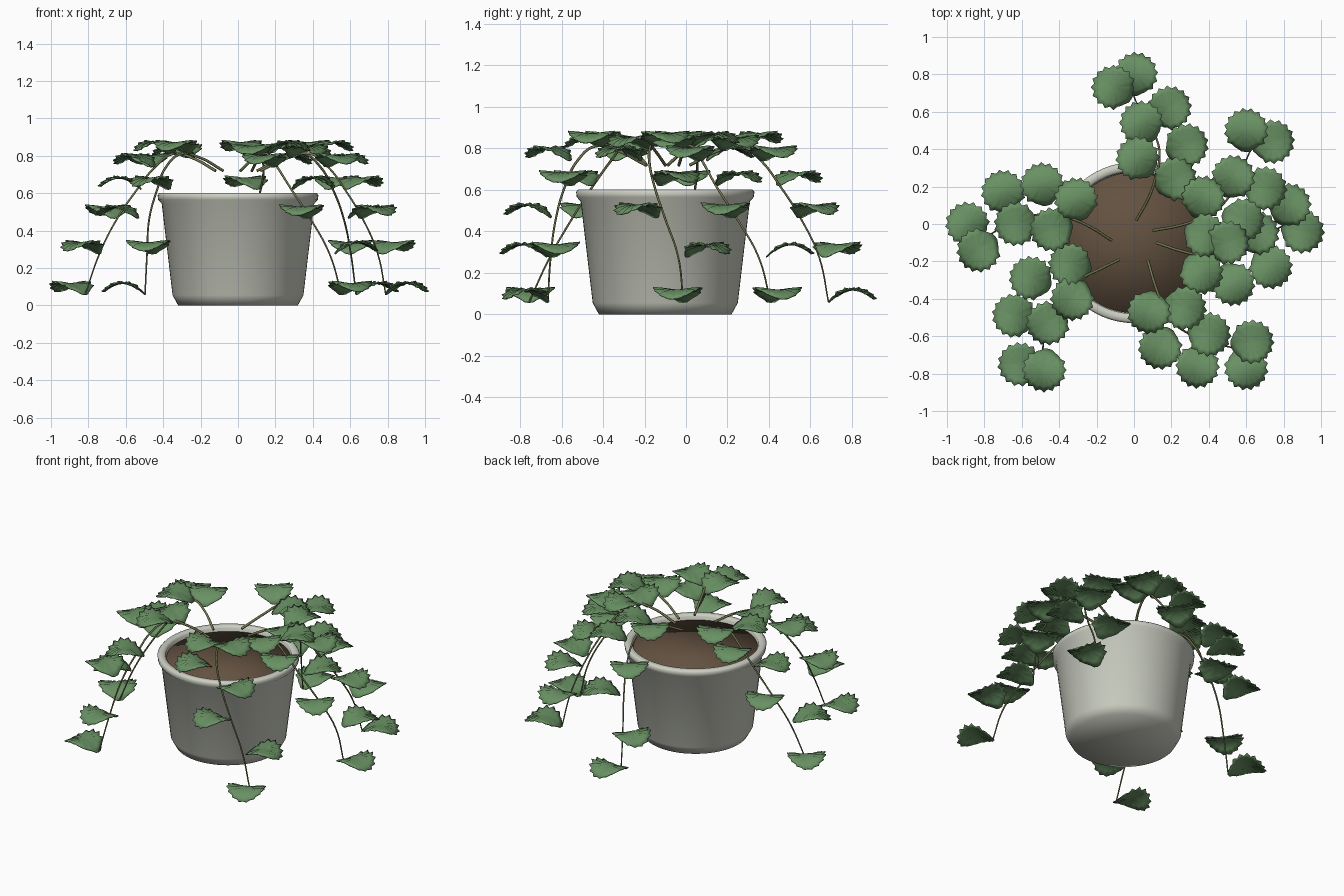
import bpy
import bmesh
from math import sin, cos, pi, radians, atan2
from mathutils import Vector

if "Cube" in bpy.data.objects:
    bpy.data.objects.remove(bpy.data.objects["Cube"], do_unlink=True)

POT_CENTRE = Vector((0, -0.1, 0))


def make_material(name, rgb):
    mat = bpy.data.materials.new(name)
    mat.use_nodes = True
    mat.diffuse_color = (*rgb, 1)
    bsdf = mat.node_tree.nodes["Principled BSDF"]
    bsdf.inputs["Base Color"].default_value = (*rgb, 1)
    bsdf.inputs["Roughness"].default_value = 0.8
    return mat


glaze = make_material("pale grey glaze", (0.60, 0.62, 0.54))
earth = make_material("brown soil", (0.125, 0.083, 0.052))
leaf_green = make_material("leaf green", (0.14, 0.28, 0.125))
stem_olive = make_material("stem olive", (0.17, 0.18, 0.08))


def add_object(name, data, mat):
    obj = bpy.data.objects.new(name, data)
    bpy.context.collection.objects.link(obj)
    if mat.name not in data.materials:
        data.materials.append(mat)
    return obj


def lathe(name, profile, mat):
    """Spin a radius/height profile round the pot's axis, smooth shaded."""
    bm = bmesh.new()
    verts = [bm.verts.new((r, 0, z)) for r, z in profile]
    edges = [bm.edges.new(pair) for pair in zip(verts, verts[1:])]
    bmesh.ops.spin(bm, geom=verts + edges, axis=(0, 0, 1), cent=(0, 0, 0),
                   angle=2 * pi, steps=64)
    bmesh.ops.remove_doubles(bm, verts=bm.verts, dist=0.0001)
    bmesh.ops.recalc_face_normals(bm, faces=bm.faces)
    for face in bm.faces:
        face.smooth = True
    mesh = bpy.data.meshes.new(name)
    bm.to_mesh(mesh)
    bm.free()
    add_object(name, mesh, mat).location = POT_CENTRE


# Pot with a chamfered foot and a thick lip, closed inside
lathe("pot", [(0, 0), (0.32, 0), (0.35, 0.055), (0.408, 0.545),
              (0.427, 0.565), (0.43, 0.59), (0.42, 0.602), (0.39, 0.602),
              (0.38, 0.59), (0.375, 0.5), (0.33, 0.06), (0, 0.04)], glaze)

# Flat plug of soil just below the lip
lathe("soil", [(0, 0.57), (0.376, 0.57), (0.376, 0.47), (0, 0.47)], earth)

# Scalloped leaf: base at the origin, blade along +x, arched along its length
LEAF_RADIUS = 0.113


def leaf_mesh(points=32, rings=4):
    bm = bmesh.new()

    def place(r, a, lift=0):
        x = LEAF_RADIUS + r * cos(a)
        y = r * sin(a)
        u = x / (2 * LEAF_RADIUS)
        z = 0.21 * u * (1 - u) + 0.06 * abs(y) + 0.015 * u + lift
        return bm.verts.new((x, y, z))

    centre = place(0, 0)
    previous = None
    for k in range(1, rings + 1):
        ring = []
        for i in range(points):
            a = 2 * pi * i / points
            r = LEAF_RADIUS * k / rings
            crinkle = 0
            # Teeth and crinkles everywhere but next to the stalk
            if cos(a) > -0.8 and k > 1:
                crinkle = (0.006 if i % 2 else -0.006) * k / rings
                if k == rings:
                    r *= 1.06 if i % 2 else 0.92
            elif cos(a) > -0.97:
                r *= 0.94
            ring.append(place(r, a, crinkle))
        for i in range(points):
            j = (i + 1) % points
            if previous:
                bm.faces.new((previous[i], ring[i], ring[j], previous[j]))
            else:
                bm.faces.new((centre, ring[i], ring[j]))
        previous = ring
    for face in bm.faces:
        face.smooth = True
    mesh = bpy.data.meshes.new("leaf")
    bm.to_mesh(mesh)
    bm.free()
    return mesh


blade = leaf_mesh()


def add_leaf(name, base, heading):
    obj = add_object(name, blade, leaf_green)
    obj.location = base
    obj.rotation_euler = (0, 0, heading)
    thick = obj.modifiers.new("thickness", "SOLIDIFY")
    thick.thickness = 0.006
    thick.offset = 0


# Trailing stems: each rises, bends steadily to its left, and hangs down
NODE_HEIGHTS = (0.72, 0.79, 0.81, 0.74, 0.62, 0.465, 0.275, 0.057)
BEND = radians(66)
LENGTH = 0.73


def arc_nodes(heading):
    """Points along an arc of constant curvature, one per node."""
    a = heading + radians(24)
    pos = POT_CENTRE.xy + Vector((cos(a), sin(a))) * 0.12
    last = len(NODE_HEIGHTS) - 1
    nodes = []
    for i in range(last + 1):
        nodes.append(pos)
        mid = heading + BEND * (i + 0.5) / last
        step = LENGTH / last * (1.4 if i == 0 else 0.93)
        pos = pos + Vector((cos(mid), sin(mid))) * step
    return nodes


def add_stem(name, path):
    curve = bpy.data.curves.new(name, "CURVE")
    curve.dimensions = "3D"
    curve.bevel_depth = 0.008
    curve.bevel_resolution = 1
    curve.resolution_u = 6
    curve.use_fill_caps = True
    spline = curve.splines.new("BEZIER")
    spline.bezier_points.add(len(path) - 1)
    for i, (point, pos) in enumerate(zip(spline.bezier_points, path)):
        point.co = pos
        point.handle_left_type = point.handle_right_type = "AUTO"
        point.radius = 1 - 0.5 * i / (len(path) - 1)
    add_object(name, curve, stem_olive)


def add_vine(side, degrees, centres):
    """Leaves reach from the arc towards their centres; the stem joins them."""
    nodes = arc_nodes(radians(degrees))
    bases = [nodes[0]]
    headings = []
    for node, centre in zip(nodes[1:], centres):
        reach = Vector(centre) - node
        bases.append(Vector(centre) - reach.normalized() * LEAF_RADIUS)
        headings.append(atan2(reach.y, reach.x))
    path = list(bases)
    for i in range(1, len(bases) - 1):
        path[i] = (bases[i - 1] + bases[i] * 2 + bases[i + 1]) / 4
    add_stem(f"{side}_stem", [(*p, z) for p, z in zip(path, NODE_HEIGHTS)])
    for n, heading in enumerate(headings, 1):
        add_leaf(f"{side}_leaf_{n}", (*bases[n], NODE_HEIGHTS[n]), heading)


# Six vines: starting direction, then leaf centres alternating right and left
add_vine("back", 60, [(.22, .24), (.02, .35), (.28, .42), (.04, .54),
                      (.19, .62), (-.11, .73), (.01, .8)])
add_vine("right", 150, [(-.31, .13), (-.44, -.03), (-.49, .21), (-.63, 0),
                        (-.7, .17), (-.83, -.14), (-.89, 0)])
add_vine("front_right", 205, [(-.34, -.22), (-.33, -.4), (-.55, -.29),
                              (-.46, -.53), (-.64, -.49), (-.48, -.78), (-.61, -.75)])
add_vine("front_left", -76, [(.08, -.47), (.27, -.45), (.14, -.66), (.4, -.59),
                             (.34, -.76), (.63, -.63), (.6, -.77)])
add_vine("left", -24, [(.36, -.26), (.5, -.1), (.53, -.32), (.66, -.05),
                       (.73, -.23), (.83, .1), (.9, -.04)])
add_vine("back_left", 9, [(.38, -.06), (.37, .14), (.58, .02), (.53, .25),
                          (.7, .19), (.6, .5), (.74, .44)])
